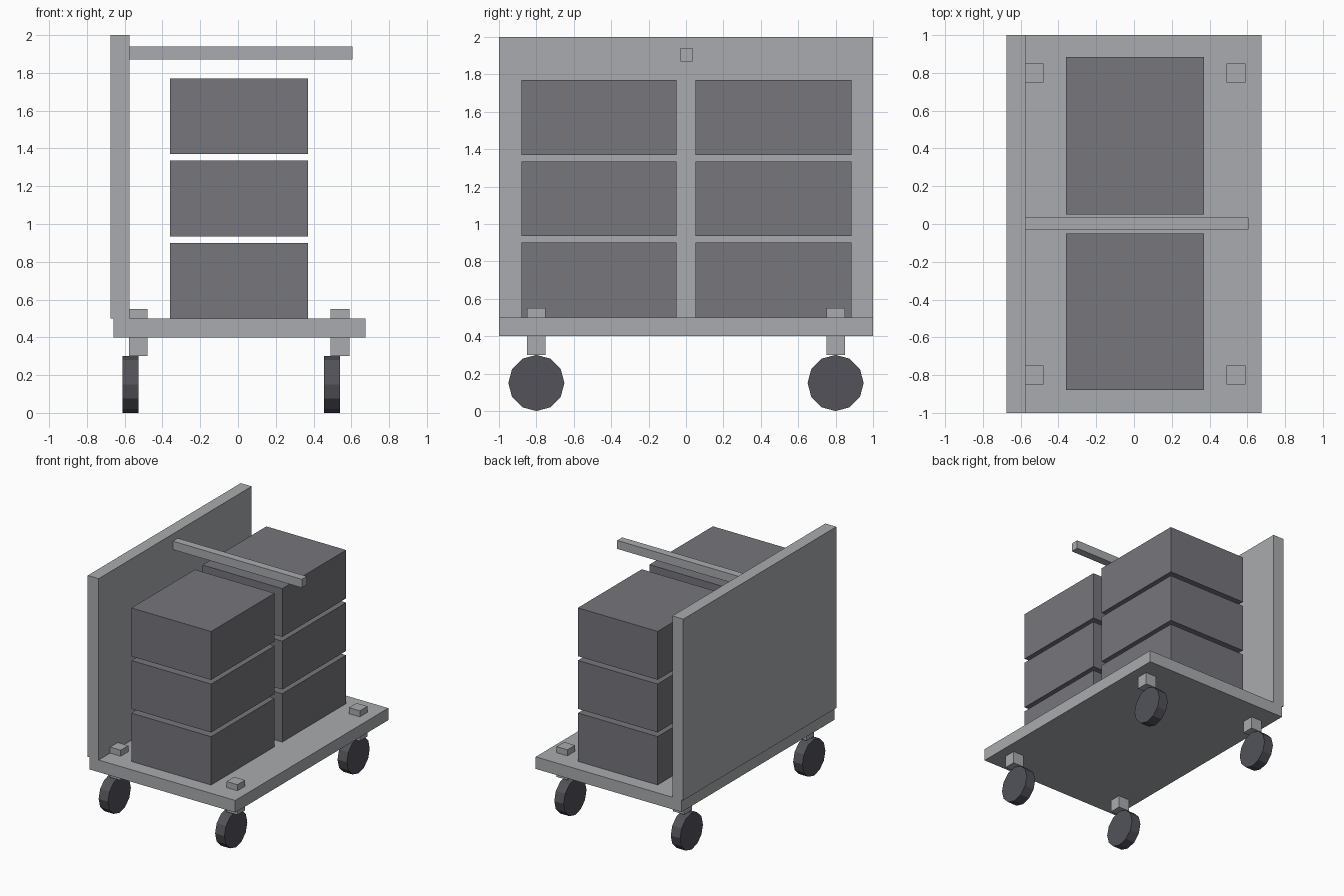
import bpy
import math

cube = bpy.data.objects.get("Cube")
if cube:
    bpy.data.objects.remove(cube, do_unlink=True)


def material(name, rgb):
    m = bpy.data.materials.new(name)
    m.use_nodes = True
    color = (*rgb, 1)
    m.diffuse_color = color
    m.node_tree.nodes["Principled BSDF"].inputs["Base Color"].default_value = color
    return m


light_grey = material("light grey", (0.40, 0.41, 0.425))
mid_grey = material("mid grey", (0.18, 0.182, 0.2))
dark_grey = material("dark grey", (0.085, 0.085, 0.102))


def box(name, xs, ys, zs, mat):
    """Box spanning the given (min, max) ranges."""
    spans = (xs, ys, zs)
    bpy.ops.mesh.primitive_cube_add(size=1, location=[sum(s) / 2 for s in spans])
    ob = bpy.context.object
    ob.name = name
    ob.scale = [s[1] - s[0] for s in spans]
    bpy.ops.object.transform_apply(location=False, rotation=False, scale=True)
    ob.data.materials.append(mat)
    return ob


def wheel(name, x, y):
    """Flat-faced twelve-sided wheel turning about x."""
    bpy.ops.mesh.primitive_cylinder_add(vertices=12, radius=0.15, depth=0.085,
                                        location=(x, y, 0.15),
                                        rotation=(0, math.pi / 2, 0))
    ob = bpy.context.object
    ob.name = name
    ob.data.materials.append(dark_grey)


# Trolley deck, upright panel and the bar reaching out from it
box("deck", (-0.66, 0.675), (-1, 1), (0.4, 0.5), light_grey)
box("upright_panel", (-0.675, -0.575), (-1, 1), (0.5, 2), light_grey)
box("bar", (-0.58, 0.605), (-0.03, 0.035), (1.87, 1.94), light_grey)

# Casters: a post through the deck with a wheel below
for side, post_x, wheel_x in (("right", -0.528, -0.568), ("left", 0.54, 0.498)):
    for end, y in (("front", -0.8), ("back", 0.8)):
        box(f"{end}_{side}_caster_post", (post_x - 0.05, post_x + 0.05),
            (y - 0.05, y + 0.05), (0.3, 0.55), light_grey)
        wheel(f"{end}_{side}_wheel", wheel_x, y)

# Two stacks of three crates
for end, ys in (("front", (-0.88, -0.05)), ("back", (0.05, 0.885))):
    for level in range(3):
        z = 0.5 + level * 0.435
        box(f"{end}_crate_{level + 1}", (-0.36, 0.37), ys, (z, z + 0.4), mid_grey)
